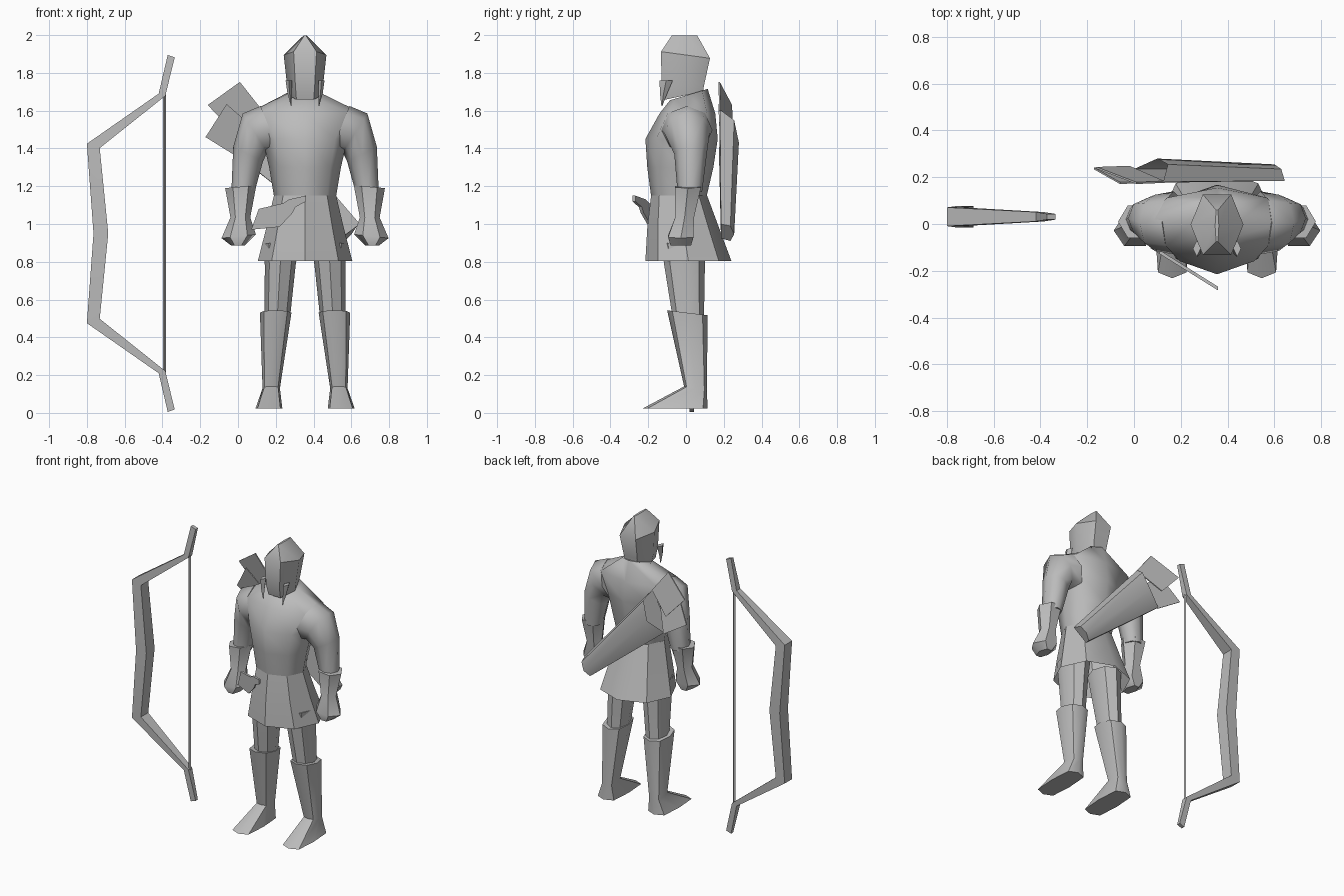
import bpy, bmesh, math

if "Cube" in bpy.data.objects:
    bpy.data.objects.remove(bpy.data.objects["Cube"])

CX = 0.355   # the figure's own centre line

grey = bpy.data.materials.new("plain grey")
grey.use_nodes = True
COL = (0.5, 0.5, 0.5, 1)
grey.diffuse_color = COL
grey.node_tree.nodes["Principled BSDF"].inputs["Base Color"].default_value = COL


def sec(a, b, yf, yb, n=8, tilt=0.0, p=1.0):
    """Cross-section from (x, z) a to b, reaching from front yf to back yb."""
    pts = []
    for i in range(n):
        t = 2 * math.pi * i / n
        c, s = math.cos(t), math.sin(t)
        c = math.copysign(abs(c) ** p, c) if abs(c) > 1e-6 else 0
        s = math.copysign(abs(s) ** p, s) if abs(s) > 1e-6 else 0
        pts.append(((a[0] + b[0]) / 2 + (b[0] - a[0]) / 2 * c,
                    (yf + yb) / 2 + (yf - yb) / 2 * s,
                    (a[1] + b[1]) / 2 + (b[1] - a[1]) / 2 * c + tilt * s))
    return pts


def mid(hw, z, yf, yb, **kw):
    """Cross-section centred on the figure."""
    return sec((CX - hw, z), (CX + hw, z), yf, yb, **kw)


def loft(name, rings, side=1, cap0=True, cap1=True, angle=40):
    """Skin a row of cross-sections; side=-1 mirrors about the figure."""
    bm = bmesh.new()
    rows = [[bm.verts.new((CX + side * (x - CX), y, z)) for x, y, z in r] for r in rings]
    n = len(rows[0])
    for r, q in zip(rows, rows[1:]):
        for i in range(n):
            j = (i + 1) % n
            bm.faces.new((r[i], r[j], q[j], q[i]))
    if cap0:
        bm.faces.new(rows[0])
    if cap1:
        bm.faces.new(rows[-1])
    bmesh.ops.recalc_face_normals(bm, faces=bm.faces)
    return finish(name, bm, angle)


def finish(name, bm, angle):
    me = bpy.data.meshes.new(name)
    bm.to_mesh(me)
    bm.free()
    me.materials.append(grey)
    ob = bpy.data.objects.new(name, me)
    bpy.context.collection.objects.link(ob)
    bpy.ops.object.select_all(action='DESELECT')
    ob.select_set(True)
    bpy.context.view_layer.objects.active = ob
    bpy.ops.object.shade_smooth_by_angle(angle=math.radians(angle))
    return ob


def plate(name, pts, t=0.004):
    """Thin flat plate; pts are (x, y, z), thickened along y."""
    return loft(name, [[(x, y - t, z) for x, y, z in pts],
                       [(x, y + t, z) for x, y, z in pts]], angle=20)


# Torso and tunic skirt
loft("torso", [
    mid(0.165, 1.15, -0.185, 0.11),
    mid(0.19, 1.30, -0.205, 0.145),
    mid(0.225, 1.45, -0.215, 0.168),
    mid(0.305, 1.585, -0.14, 0.155),
    mid(0.10, 1.685, -0.085, 0.115, tilt=-0.03),
], angle=60)
loft("tunic_skirt", [
    mid(0.165, 1.15, -0.185, 0.112),
    mid(0.205, 0.98, -0.205, 0.175),
    mid(0.25, 0.805, -0.215, 0.24),
], cap1=False)

# Hood and the head inside it
loft("hood", [
    mid(0.085, 1.68, -0.125, 0.105, n=6, tilt=-0.025, p=0.9),
    mid(0.095, 1.73, -0.145, 0.11, n=6, p=0.9),
    mid(0.113, 1.895, -0.15, 0.145, n=6, tilt=0.02, p=0.9),
    mid(0.008, 1.998, -0.085, 0.07, n=6),
], angle=45)

for s, tag in ((1, "left"), (-1, "right")):
    # Hanging hood corner
    loft(tag + "_hood_corner", [
        sec((0.425, 1.76), (0.458, 1.76), -0.14, -0.07, n=4),
        sec((0.425, 1.69), (0.448, 1.69), -0.138, -0.10, n=4),
        sec((0.426, 1.625), (0.43, 1.625), -0.13, -0.125, n=4),
    ], s)
    # Sleeve
    loft(tag + "_sleeve", [
        sec((0.49, 1.37), (0.59, 1.625), -0.13, 0.14),
        sec((0.555, 1.38), (0.685, 1.585), -0.115, 0.125),
        sec((0.578, 1.33), (0.735, 1.41), -0.062, 0.11),
        sec((0.622, 1.17), (0.745, 1.17), -0.045, 0.085),
    ], s, angle=60)
    # Gauntlet with fist
    loft(tag + "_gauntlet", [
        sec((0.613, 1.205), (0.778, 1.19), -0.07, 0.09, n=6),
        sec((0.645, 1.035), (0.75, 1.035), -0.065, 0.05, n=6),
        sec((0.615, 0.945), (0.797, 0.925), -0.105, 0.05, n=6),
        sec((0.675, 0.885), (0.745, 0.885), -0.09, 0.035, n=6),
    ], s, angle=45)
    # Leg and boot
    loft(tag + "_thigh", [
        sec((0.385, 0.90), (0.575, 0.90), -0.13, 0.105),
        sec((0.405, 0.78), (0.568, 0.78), -0.115, 0.10),
        sec((0.435, 0.50), (0.57, 0.50), -0.07, 0.095),
    ], s)
    loft(tag + "_boot", [
        sec((0.427, 0.53), (0.594, 0.53), -0.10, 0.115, tilt=0.013, p=0.85),
        sec((0.488, 0.13), (0.58, 0.13), -0.01, 0.11, p=0.7, tilt=0.01),
        sec((0.475, 0.022), (0.618, 0.022), -0.232, 0.115, p=0.45),
    ], s, angle=45)

# Sheathed dagger at the waist, standing out diagonally to the front
dagger = [(0.07, 0.97), (0.22, 0.985), (0.29, 1.06), (0.305, 1.09), (0.36, 1.12),
          (0.36, 1.15), (0.27, 1.13), (0.24, 1.11), (0.11, 1.08)]
plate("belt_dagger", [(x, -0.095 - (x - 0.07) * 0.625, z) for x, z in dagger], 0.008)

# Quiver slung across the back, open at the mouth
loft("quiver", [
    [(0.125, 0.18, 1.605), (0.145, 0.255, 1.55), (0.10, 0.28, 1.43), (0.0, 0.235, 1.36),
     (0.01, 0.175, 1.355)],
    [(0.645, 0.185, 1.0), (0.63, 0.235, 0.99), (0.60, 0.255, 0.945), (0.565, 0.235, 0.91),
     (0.545, 0.185, 0.925)],
], cap0=False)

# Crossed arrow flights in the quiver mouth
plate("upper_arrow_flight", [(-0.16, 0.24, 1.63), (0.01, 0.175, 1.752),
                             (0.13, 0.18, 1.60), (-0.02, 0.245, 1.48)])
plate("lower_arrow_flight", [(-0.172, 0.238, 1.46), (-0.06, 0.175, 1.635),
                             (0.07, 0.18, 1.52), (0.005, 0.235, 1.35)])

# Bow: outer point, inner point and half depth along the limb
limb = [((-0.765, 0.95), (-0.687, 0.95), 0.045),
        ((-0.80, 1.425), (-0.732, 1.402), 0.040),
        ((-0.42, 1.69), (-0.385, 1.678), 0.020),
        ((-0.372, 1.895), (-0.335, 1.882), 0.012)]
lower = [((o[0], 1.9 - o[1]), (i[0], 1.9 - i[1]), h) for o, i, h in limb[:0:-1]]
BY = 0.031
loft("bow", [[(o[0], BY - h, o[1]), (i[0], BY - h, i[1]),
              (i[0], BY + h, i[1]), (o[0], BY + h, o[1])] for o, i, h in lower + limb],
     angle=15)
loft("bow_string", [sec((-0.398, z), (-0.38, z), BY - 0.009, BY + 0.009, n=4)
                    for z in (0.215, 1.685)], angle=20)
